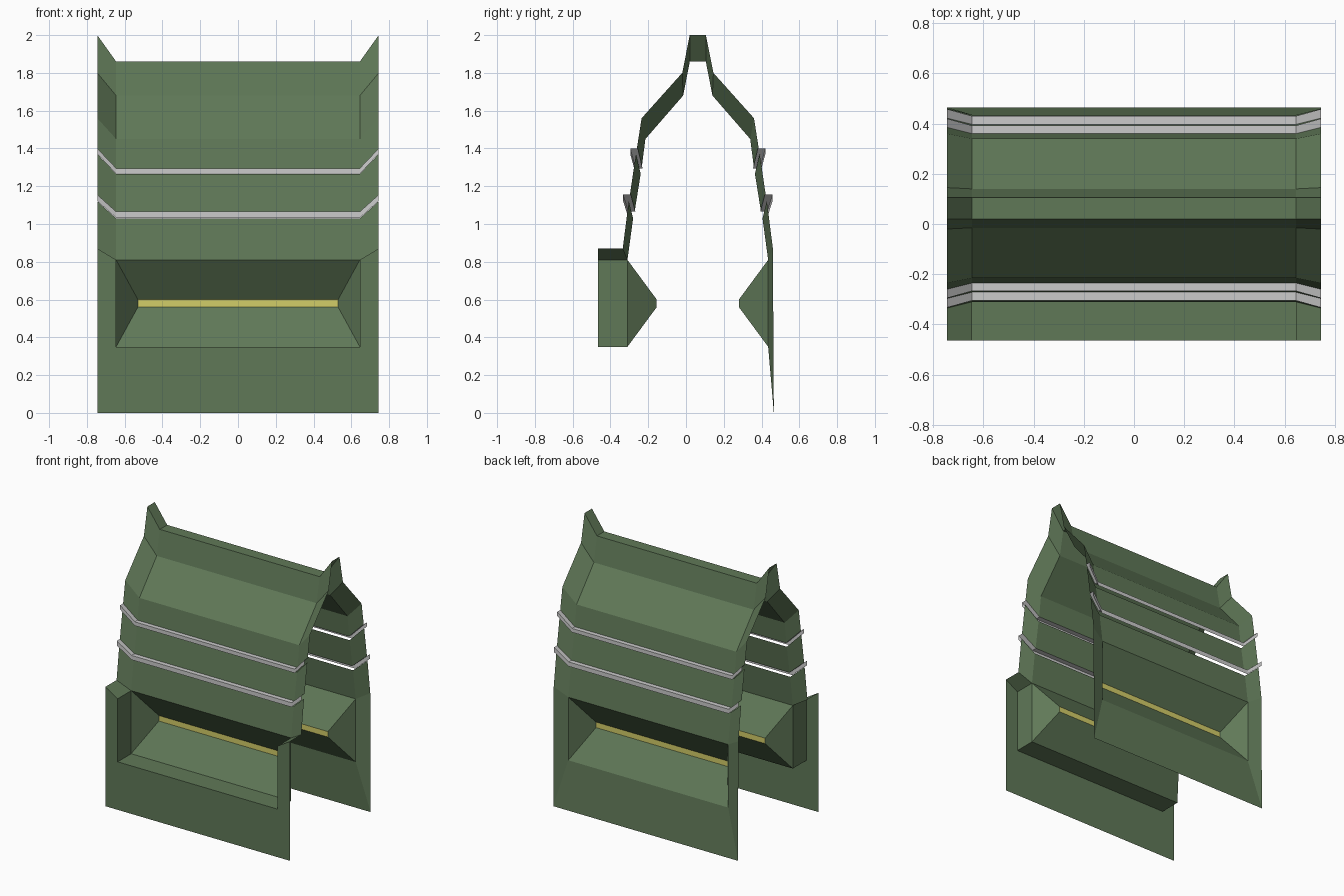
import bpy

if "Cube" in bpy.data.objects:
    bpy.data.objects.remove(bpy.data.objects["Cube"])

XM, XE, XS = 0.645, 0.745, 0.53     # middle, flared end and slot half widths
CY = 0.0625                         # plane mirroring the two sides


def material(name, rgb):
    m = bpy.data.materials.new(name)
    m.diffuse_color = (*rgb, 1)
    m.use_nodes = True
    m.node_tree.nodes["Principled BSDF"].inputs["Base Color"].default_value = m.diffuse_color
    return m


GREEN = material("green_paint", (0.117, 0.19, 0.097))
YELLOW = material("yellow_paint", (0.65, 0.61, 0.14))


def build(name, quads, mat=None, back=False):
    """Mesh of flat quads; back=True reflects it onto the rear side."""
    verts, faces, index = [], [], {}
    for q in quads:
        face = []
        for x, y, z in q:
            p = (x, 2 * CY - y if back else y, z)
            if p not in index:
                index[p] = len(verts)
                verts.append(p)
            face.append(index[p])
        faces.append(face[::-1] if back else face)
    mesh = bpy.data.meshes.new(name)
    mesh.from_pydata(verts, [], faces)
    if mat:
        mesh.materials.append(mat)
    ob = bpy.data.objects.new(name, mesh)
    bpy.context.collection.objects.link(ob)
    return ob


def flared(mid, end):
    """Sweep a (y, z) profile along x, switching to the end profile at both tips."""
    cols = [(-XE, end), (-XM, mid), (XM, mid), (XE, end)]
    quads = []
    for (xa, a), (xb, b) in zip(cols, cols[1:]):
        for i in range(len(mid) - 1):
            quads.append([(xa, *a[i]), (xa, *a[i + 1]), (xb, *b[i + 1]), (xb, *b[i])])
    return quads


def both_sides(q):
    """A quad together with its mirror image in x."""
    return [q, [(-x, y, z) for x, y, z in reversed(q)]]


# Ridge cap
build("ridge_cap", flared([(0.105, 1.86), (0.02, 1.86)], [(0.105, 2.0), (0.02, 2.0)]), GREEN)

# Wall panels as (middle profile, end profile), top to bottom, gaps behind the rails
panels = {
    "upper_panel": ([(0.02, 1.86), (-0.015, 1.68), (-0.215, 1.45), (-0.235, 1.295)],
                    [(0.02, 2.0), (-0.02, 1.80), (-0.235, 1.56), (-0.26, 1.40)]),
    "middle_panel": ([(-0.24, 1.265), (-0.272, 1.065)],
                     [(-0.265, 1.37), (-0.297, 1.155)]),
    "lower_panel": ([(-0.28, 1.03), (-0.31, 0.81)],
                    [(-0.303, 1.12), (-0.335, 0.87)]),
}
# Rails: a top and a front lip, open underneath
rails = {
    "upper_rail": ([(-0.23, 1.295), (-0.267, 1.295), (-0.267, 1.267)],
                   [(-0.255, 1.40), (-0.295, 1.40), (-0.295, 1.37)]),
    "lower_rail": ([(-0.268, 1.065), (-0.305, 1.065), (-0.305, 1.033)],
                   [(-0.292, 1.155), (-0.333, 1.155), (-0.333, 1.122)]),
}

# Tapered recess around the slot
YR, YS = -0.31, -0.155
ZT, ZB, ST, SB = 0.81, 0.35, 0.60, 0.56
recess = [
    [(-XM, YR, ZT), (-XS, YS, ST), (XS, YS, ST), (XM, YR, ZT)],
    [(-XS, YS, SB), (-XM, YR, ZB), (XM, YR, ZB), (XS, YS, SB)],
] + both_sides([(XS, YS, ST), (XS, YS, SB), (XM, YR, ZB), (XM, YR, ZT)])
slot = [[(-XS, YS, ST), (-XS, YS, SB), (XS, YS, SB), (XS, YS, ST)]]

for side, back in (("front", False), ("back", True)):
    for name, (mid, end) in panels.items():
        build(f"{side}_{name}", flared(mid, end), GREEN, back)
    for name, (mid, end) in rails.items():
        build(f"{side}_{name}", flared(mid, end), None, back)
    build(f"{side}_recess", recess, GREEN, back)
    build(f"{side}_slot", slot, YELLOW, back)


def frame(y_in, y_top, y_bottom):
    """Base surround: strip below the opening plus the two side posts."""
    return [[(-XM, y_in, ZB), (-XE, y_bottom, 0), (XE, y_bottom, 0), (XM, y_in, ZB)]] + both_sides(
        [(XM, y_in, ZT), (XM, y_in, ZB), (XE, y_bottom, 0), (XE, y_top, 0.87)])


# Back base sits flush with the wall
build("back_base", frame(YR, -0.335, -0.34), GREEN, True)

# Front base steps forward, with a sill, reveals and post tops
YF = -0.465
build("front_base", frame(YF, YF, YF), GREEN)
step = [[(-XM, YR, ZB), (-XM, YF, ZB), (XM, YF, ZB), (XM, YR, ZB)]]
step += both_sides([(XM, YR, ZT), (XM, YR, ZB), (XM, YF, ZB), (XM, YF, ZT)])
step += both_sides([(XM, YR, ZT), (XM, YF, ZT), (XE, YF, 0.87), (XE, -0.335, 0.87)])
build("front_step", step, GREEN)
